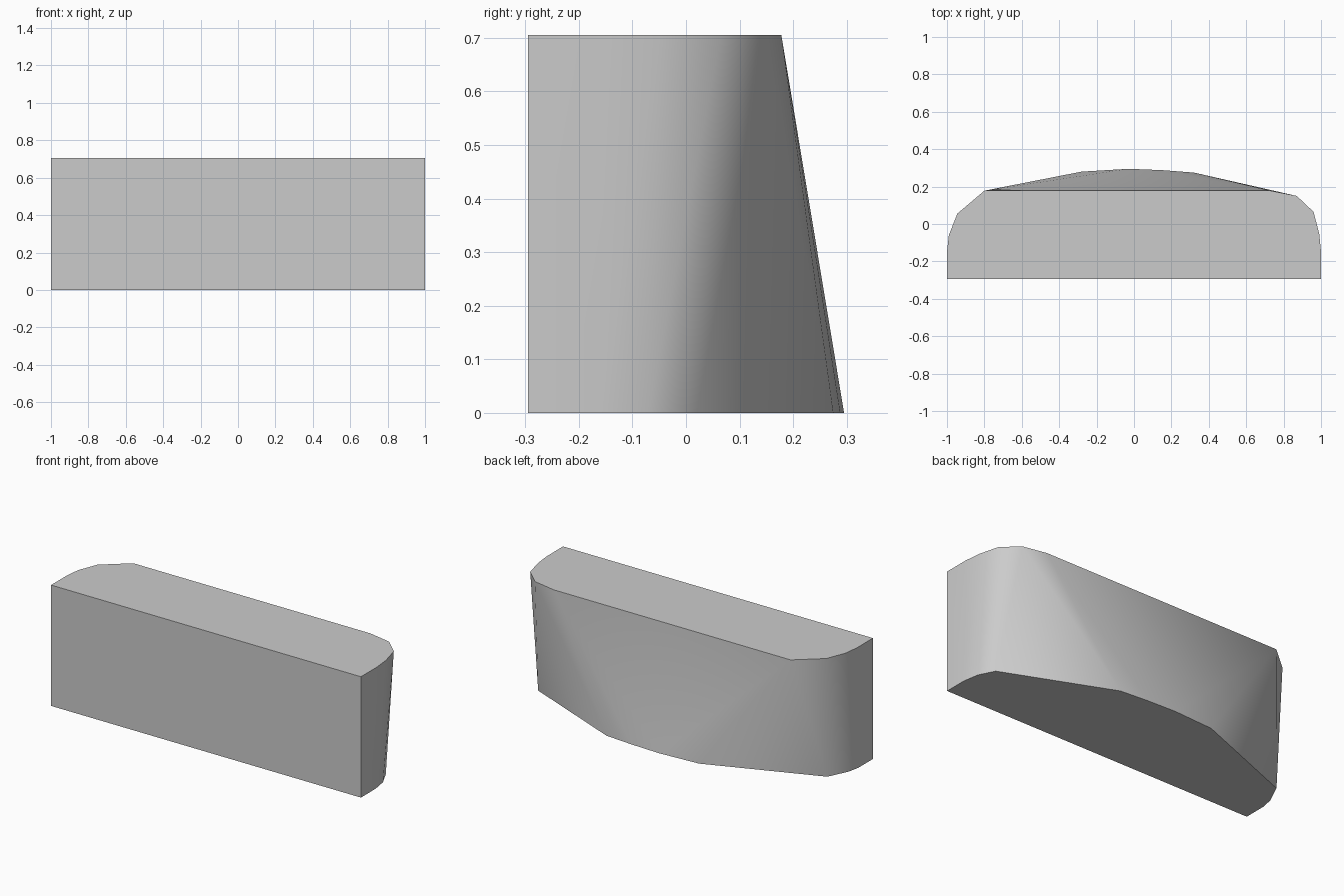
import bpy, bmesh, math

if "Cube" in bpy.data.objects:
    bpy.data.objects.remove(bpy.data.objects["Cube"], do_unlink=True)

HEIGHT = 0.705
FRONT = -0.295

# One flat grey material
grey = bpy.data.materials.new("light grey")
grey.use_nodes = True
colour = (0.6, 0.6, 0.6, 1)
grey.diffuse_color = colour
grey.node_tree.nodes["Principled BSDF"].inputs["Base Color"].default_value = colour

# Rounded back outline of the base, from the left end to the right end
base_outline = [(1, FRONT), (1, -0.16), (0.985, -0.07), (0.94, 0.02),
                (0.32, 0.275), (0.15, 0.288), (-0.03, 0.295), (-0.28, 0.28),
                (-0.93, 0.025), (-0.985, -0.09), (-1, -0.16), (-1, FRONT)]

# Top outline, with a straight back edge
top_outline = [(1, FRONT), (1, -0.15), (0.99, -0.05), (0.96, 0.065),
               (0.87, 0.15), (0.73, 0.178), (-0.80, 0.178), (-0.945, 0.055),
               (-0.99, -0.06), (-1, -0.15), (-1, FRONT)]

# Solid body: the convex skin stretched between the two outlines
bm = bmesh.new()
for outline, z in ((base_outline, 0), (top_outline, HEIGHT)):
    for x, y in outline:
        bm.verts.new((x, y, z))
bmesh.ops.convex_hull(bm, input=bm.verts[:])
bmesh.ops.dissolve_limit(bm, angle_limit=math.radians(0.2),
                         verts=bm.verts[:], edges=bm.edges[:])
bmesh.ops.recalc_face_normals(bm, faces=bm.faces[:])

mesh = bpy.data.meshes.new("block_body")
bm.to_mesh(mesh)
bm.free()
mesh.materials.append(grey)
body = bpy.data.objects.new("block_body", mesh)
bpy.context.collection.objects.link(body)

# Soft shading on the rounded back, crisp rims
bpy.ops.object.select_all(action="DESELECT")
body.select_set(True)
bpy.context.view_layer.objects.active = body
bpy.ops.object.shade_smooth_by_angle(angle=math.radians(35))
